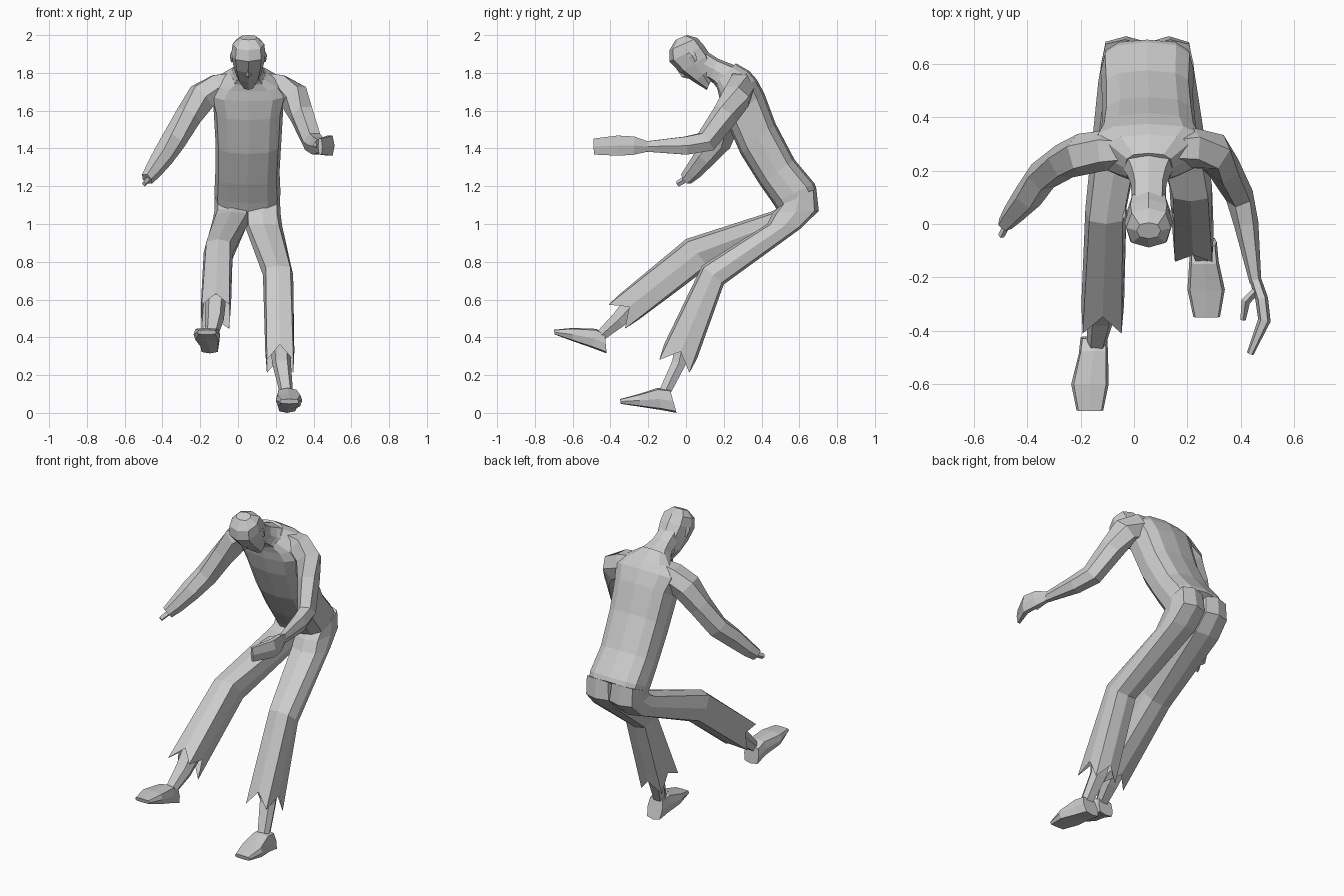
import bpy
import bmesh
from math import sin, cos, pi
from mathutils import Vector as V


def loft(name, rings, cap_start=True, cap_end=True):
    n = len(rings[0])
    verts = [p for r in rings for p in r]
    faces = [(i * n + j, i * n + (j + 1) % n, (i + 1) * n + (j + 1) % n, (i + 1) * n + j)
             for i in range(len(rings) - 1) for j in range(n)]
    if cap_start:
        faces.append(tuple(reversed(range(n))))
    if cap_end:
        faces.append(tuple(range(len(verts) - n, len(verts))))
    me = bpy.data.meshes.new(name)
    me.from_pydata(verts, [], faces)
    bm = bmesh.new()
    bm.from_mesh(me)
    bmesh.ops.recalc_face_normals(bm, faces=bm.faces)
    bm.to_mesh(me)
    bm.free()
    ob = bpy.data.objects.new(name, me)
    bpy.context.collection.objects.link(ob)
    return ob


def unit(n, power):
    for k in range(n):
        c, s = cos(2 * pi * k / n), sin(2 * pi * k / n)
        yield [abs(t) ** power * (1 if t > 0 else -1) for t in (c, s)]


def slices(sections, n=8, power=0.7):
    """Sections (centre x, half width, front y, front z, back y, back z)."""
    rings = []
    for cx, hw, fy, fz, by, bz in sections:
        mid = V((cx, (fy + by) / 2, (fz + bz) / 2))
        half = V((0, (fy - by) / 2, (fz - bz) / 2))
        rings.append([mid + V((hw * c, 0, 0)) + half * s for c, s in unit(n, power)])
    return rings


def tube(name, path, n=6):
    """Path of (x, y, z, half width, half height)."""
    pts = [V(p[:3]) for p in path]
    rings = []
    for i, p in enumerate(path):
        t = (pts[min(i + 1, len(pts) - 1)] - pts[max(i - 1, 0)]).normalized()
        side = t.cross(V((0, 0, 1))).normalized()
        up = side.cross(t)
        rings.append([pts[i] + side * p[3] * c + up * p[4] * s for c, s in unit(n, 0.85)])
    return loft(name, rings)


def trouser(name, sections):
    rings = slices(sections, 8, 0.6)
    mid = sum(rings[-1], V()) / 8
    down = (mid - sum(rings[-2], V()) / 8).normalized()
    # torn, slightly flared hem
    for k, p in enumerate(rings[-1]):
        rings[-1][k] = (mid + (p - mid) * 1.12 + down * 0.05) if k % 2 else p - down * 0.035
    return loft(name, rings, cap_end=False)


# shirt and neck
loft("torso", slices([
    (.05, .17, .50, 1.045, .69, 1.19),
    (.05, .175, .46, 1.11, .68, 1.215),
    (.05, .17, .39, 1.21, .575, 1.34),
    (.055, .175, .29, 1.37, .475, 1.53),
    (.055, .185, .21, 1.55, .415, 1.69),
    (.055, .21, .18, 1.65, .375, 1.765),
    (.055, .17, .17, 1.70, .335, 1.81),
    (.055, .09, .155, 1.745, .265, 1.85)], 12, 0.7))
loft("neck", slices([
    (.055, .12, .18, 1.70, .30, 1.825),
    (.055, .08, .145, 1.745, .22, 1.855),
    (.055, .066, .125, 1.76, .17, 1.875),
    (.055, .064, .06, 1.79, .10, 1.92)]))

# head, tipped forward
loft("head", slices([
    (.055, .032, .11, 1.71, .135, 1.765),
    (.055, .066, .045, 1.75, .135, 1.83),
    (.055, .082, -.03, 1.80, .125, 1.90),
    (.055, .09, -.088, 1.86, .095, 1.945),
    (.055, .084, -.088, 1.92, .06, 1.985),
    (.055, .045, -.055, 1.975, .005, 2.0)], 8, 0.8))
loft("nose", slices([
    (.055, .008, -.06, 1.835, -.03, 1.85),
    (.055, .02, -.022, 1.778, .02, 1.80),
    (.055, .012, .01, 1.77, .03, 1.785)], 4, 1))
for side, x in (("left", .142), ("right", -.032)):
    loft(side + "_ear", slices([
        (x, .006, .04, 1.855, .06, 1.867),
        (x, .012, .012, 1.88, .05, 1.905),
        (x, .006, .005, 1.90, .03, 1.915)], 4, 1))

# right arm, hanging out to the side with one finger pointing
tube("right_arm", [
    (-.02, .275, 1.735, .06, .075), (-.11, .275, 1.72, .075, .08),
    (-.19, .262, 1.675, .078, .082),
    (-.26, .235, 1.575, .068, .068), (-.342, .18, 1.44, .06, .064),
    (-.395, .105, 1.36, .056, .058), (-.45, .04, 1.28, .042, .046),
    (-.482, .0, 1.238, .03, .036)])
tube("right_finger", [
    (-.47, .01, 1.245, .014, .018), (-.497, -.045, 1.212, .012, .016)], 4)

# left arm, reaching forward
tube("left_arm", [
    (.13, .28, 1.735, .06, .075), (.22, .285, 1.72, .075, .08),
    (.295, .27, 1.675, .075, .08),
    (.337, .21, 1.58, .062, .07), (.395, .105, 1.435, .053, .062),
    (.42, 0, 1.415, .046, .054), (.455, -.22, 1.41, .022, .03)])
tube("left_hand", [
    (.455, -.21, 1.41, .022, .032), (.478, -.28, 1.415, .024, .055),
    (.488, -.36, 1.415, .024, .06), (.435, -.485, 1.41, .013, .048)])
tube("left_thumb", [
    (.465, -.24, 1.425, .014, .018), (.418, -.29, 1.425, .017, .02),
    (.408, -.36, 1.42, .01, .014)], 4)

# trouser legs
trouser("left_trouser", [
    (.135, .088, .51, 1.11, .69, 1.188),
    (.13, .094, .46, 1.06, .703, 1.07),
    (.135, .099, .43, 1.0, .61, .978),
    (.212, .08, .085, .78, .20, .68),
    (.222, .077, -.13, .33, .045, .255)])
trouser("right_trouser", [
    (-.035, .088, .51, 1.11, .69, 1.188),
    (-.03, .094, .48, 1.08, .703, 1.07),
    (-.035, .099, .45, 1.065, .61, .978),
    (-.105, .077, 0, .92, .12, .77),
    (-.118, .08, -.375, .61, -.28, .47)])

# bare shins
loft("left_shin", slices([
    (.225, .055, -.06, .42, .04, .38),
    (.23, .05, -.075, .28, .0, .25),
    (.255, .036, -.145, .12, -.08, .10)], 6))
loft("right_shin", slices([
    (-.12, .055, -.31, .63, -.23, .54),
    (-.125, .05, -.385, .53, -.33, .455),
    (-.14, .036, -.47, .435, -.425, .39)], 6))

# shoes: heel, instep, ball, toe (top edge then sole edge)
loft("left_shoe", slices([
    (.26, .05, -.085, .125, -.05, 0),
    (.262, .055, -.15, .132, -.13, .015),
    (.27, .07, -.25, .1, -.24, .032),
    (.272, .05, -.35, .073, -.345, .048)], 8, 0.45))
loft("right_shoe", slices([
    (-.15, .05, -.43, .42, -.42, .315),
    (-.152, .055, -.475, .445, -.50, .345),
    (-.165, .07, -.60, .45, -.60, .38),
    (-.165, .05, -.70, .44, -.695, .415)], 8, 0.45))
